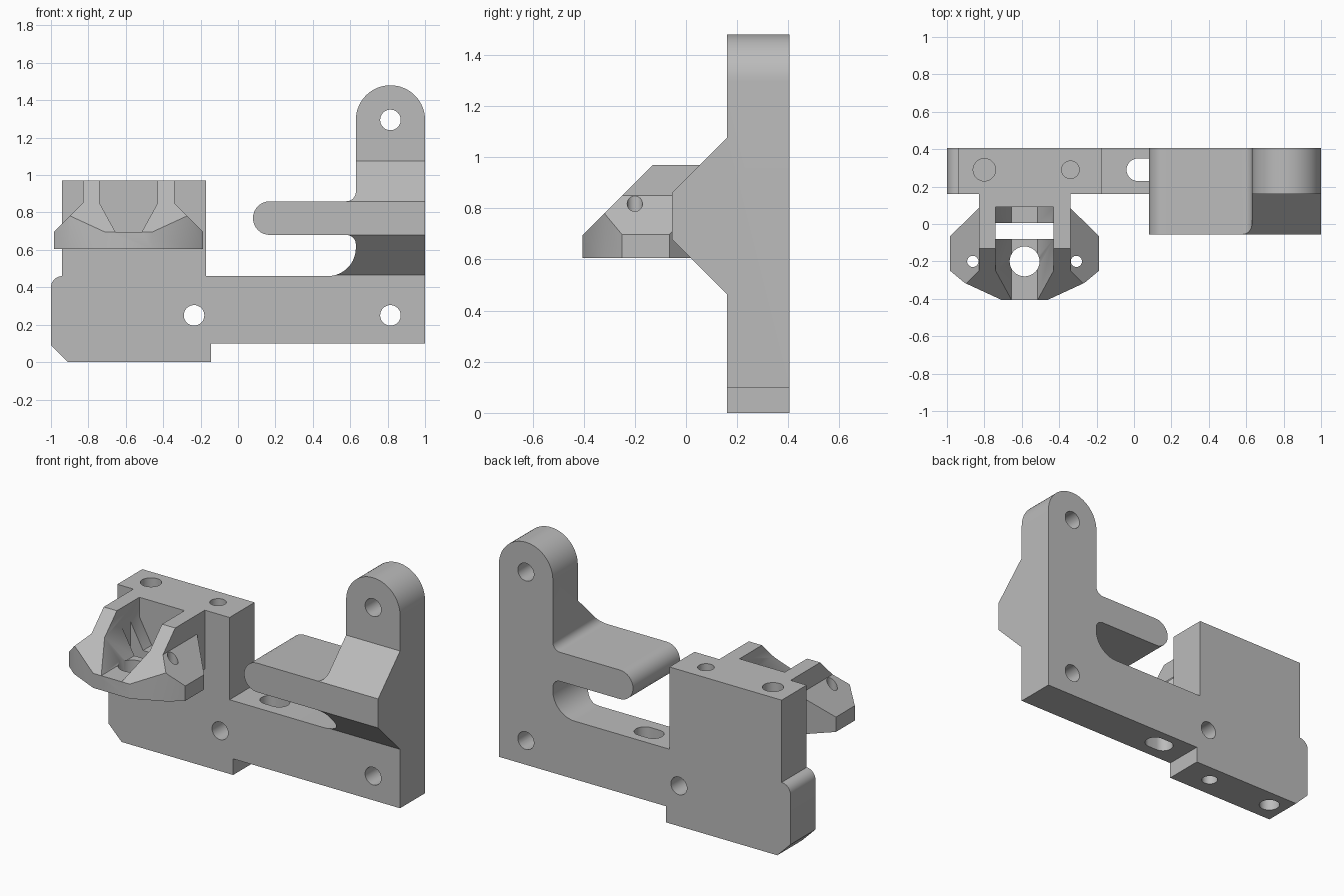
import bpy, bmesh
from math import sin, cos, radians
from mathutils import Vector

if "Cube" in bpy.data.objects:
    bpy.data.objects.remove(bpy.data.objects["Cube"], do_unlink=True)

grey = bpy.data.materials.new("matte grey")
grey.use_nodes = True
grey.diffuse_color = (0.5, 0.5, 0.5, 1)
grey.node_tree.nodes["Principled BSDF"].inputs["Base Color"].default_value = (0.5, 0.5, 0.5, 1)


def arc(cx, cz, r, start, end, steps=16):
    angles = [radians(start + (end - start) * i / steps) for i in range(steps + 1)]
    return [(cx + r * cos(a), cz + r * sin(a)) for a in angles]


def prism(name, outline, axis, low, high):
    """Extrude a 2D outline along an axis; outline is the other two axes in order."""
    def place(p, d):
        return {"x": (d, p[0], p[1]), "y": (p[0], d, p[1]), "z": (p[0], p[1], d)}[axis]
    bm = bmesh.new()
    face = bm.faces.new([bm.verts.new(place(p, low)) for p in outline])
    top = bmesh.ops.extrude_face_region(bm, geom=[face])["geom"]
    move = Vector(place((0, 0), high - low))
    bmesh.ops.translate(bm, vec=move, verts=[g for g in top if isinstance(g, bmesh.types.BMVert)])
    bmesh.ops.recalc_face_normals(bm, faces=bm.faces)
    mesh = bpy.data.meshes.new(name)
    bm.to_mesh(mesh)
    bm.free()
    mesh.materials.append(grey)
    ob = bpy.data.objects.new(name, mesh)
    bpy.context.collection.objects.link(ob)
    return ob


def combine(ob, other, operation):
    """Apply a boolean and remove the helper."""
    mod = ob.modifiers.new("boolean", "BOOLEAN")
    mod.operation, mod.solver, mod.object = operation, "EXACT", other
    bpy.context.view_layer.update()
    result = bpy.data.meshes.new_from_object(ob.evaluated_get(bpy.context.evaluated_depsgraph_get()))
    ob.modifiers.clear()
    ob.data = result
    bpy.data.objects.remove(other, do_unlink=True)


def drill(ob, axis, a, b, r, low, high, stretch=0):
    """Round hole, or a slot when stretched along the first outline axis."""
    outline = arc(a - stretch, b, r, 90, 270) + arc(a + stretch, b, r, -90, 90)
    if not stretch:
        outline = arc(a, b, r, 0, 360, 32)[:-1]
    combine(ob, prism("drill", outline, axis, low, high), "DIFFERENCE")


BACK, FRONT = 0.405, 0.16

# Left block with the start of the lower bar
frame = prism("frame", [(-0.91, 0), (-0.145, 0), (-0.145, 0.1), (0.3, 0.1), (0.3, 0.46),
                        (-0.17, 0.46), (-0.17, 0.97), (-0.94, 0.97)]
              + arc(-0.94, 0.4, 0.06, 90, 180, 8) + [(-1, 0.09)], "y", FRONT, BACK)

# Upright with rounded top, finger, and filleted gap below it
upright = prism("upright", [(0.3, 0.1), (1, 0.1)]
                + arc(0.815, 1.295, 0.185, 0, 180, 32)
                + arc(0.58, 0.91, 0.05, 0, -90, 8)
                + arc(0.17, 0.77, 0.09, 90, 270)
                + arc(0.58, 0.63, 0.05, 90, 0, 8)
                + arc(0.48, 0.61, 0.15, 0, -90)
                + [(0.3, 0.46)], "y", -0.055, BACK)
side_shape = prism("side_shape", [(-0.055, 0.68), (FRONT, 0.465), (FRONT, -0.1), (0.5, -0.1),
                                  (0.5, 1.6), (FRONT, 1.6), (FRONT, 1.075), (-0.055, 0.86)],
                   "x", -0.2, 1.2)
combine(upright, side_shape, "INTERSECT")
combine(frame, upright, "UNION")

# Holder: plan outline trimmed by a shouldered front shape and a sloped side shape
MID = -0.585


def mirrored(half):
    return [(MID - x, v) for x, v in half] + [(MID + x, v) for x, v in reversed(half)]


holder = prism("holder", mirrored([(0.245, 0.25), (0.245, 0.085), (0.398, -0.065), (0.398, -0.25),
                                   (0.32, -0.315), (0.125, -0.405)]), "z", 0.605, 0.97)
combine(holder, prism("shoulders", mirrored([(0.245, 1.2), (0.245, 0.85), (0.41, 0.685), (0.41, 0.5)]),
                      "y", -0.6, 0.5), "INTERSECT")
combine(holder, prism("front_slope", [(-0.5, 0.5), (-0.5, 0.6), (0.1, 1.2), (0.5, 1.2), (0.5, 0.5)],
                      "x", -1.2, 0.2), "INTERSECT")

# Open pocket between the two arms, with a tapered floor and slot
combine(holder, prism("pocket", mirrored([(0.155, 1.2), (0.155, 0.85), (0.07, 0.695)]),
                      "y", -0.6, 0.09), "DIFFERENCE")
combine(holder, prism("slot", mirrored([(0.155, 0.005), (0.155, -0.08)]), "z", 0.5, 0.9), "DIFFERENCE")
drill(holder, "z", MID, -0.2, 0.08, 0.5, 1.1)
for side in (-1, 1):
    drill(holder, "z", MID + side * 0.277, -0.2, 0.03, 0.5, 1.1)
combine(frame, holder, "UNION")

# Bolt holes through the depth
for x, z in ((-0.235, 0.25), (0.815, 0.25), (0.815, 1.295)):
    drill(frame, "y", x, z, 0.055, -0.3, 0.6)

# Blind holes in the block, from above and below
for x, r in ((-0.8, 0.06), (-0.34, 0.047)):
    drill(frame, "z", x, 0.29, r, 0.57, 1.1)
    drill(frame, "z", x, 0.29, r, -0.1, 0.4)

# Slotted hole through the lower bar
drill(frame, "z", 0.05, 0.29, 0.06, 0, 0.6, 0.03)

frame.name = "bracket"
bpy.ops.object.select_all(action="DESELECT")
frame.select_set(True)
bpy.context.view_layer.objects.active = frame
bpy.ops.object.shade_smooth_by_angle(angle=radians(30))
